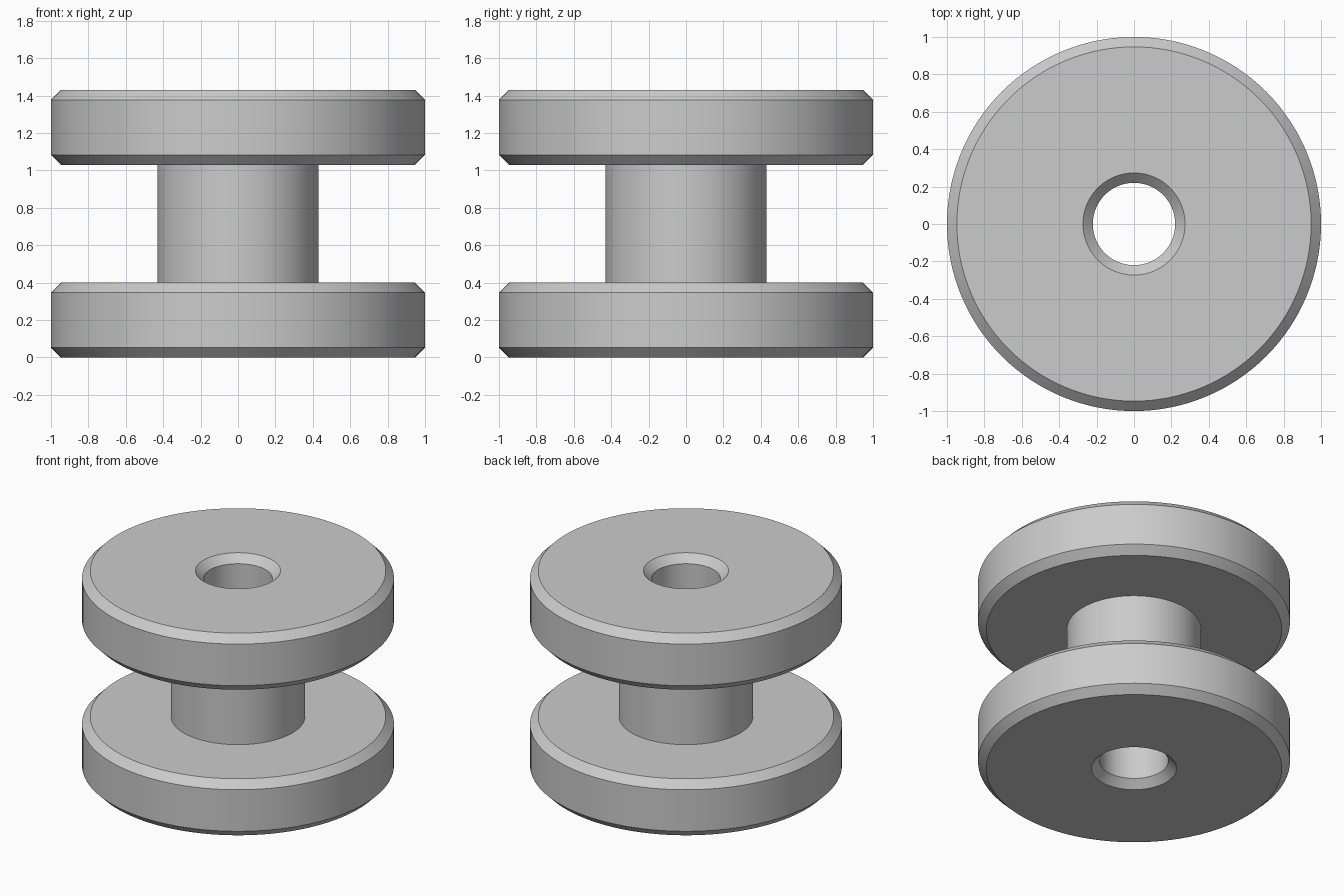
import bpy
import bmesh
import math
from mathutils import Matrix

cube = bpy.data.objects.get("Cube")
if cube:
    bpy.data.objects.remove(cube, do_unlink=True)

HEIGHT = 1.43
FLANGE = 0.40      # thickness of each flange
BEVEL = 0.053      # chamfer on every rim
OUTER, NECK, BORE = 1.0, 0.43, 0.22
SEGMENTS = 128

# Plain grey
grey = bpy.data.materials.new("plain grey")
grey.use_nodes = True
colour = (0.6, 0.6, 0.6, 1)
grey.diffuse_color = colour
grey.node_tree.nodes["Principled BSDF"].inputs["Base Color"].default_value = colour

# Lower half of the cross-section (radius, height), mirrored for the upper half
lower = [
    (BORE, BEVEL),
    (BORE + BEVEL, 0),
    (OUTER - BEVEL, 0),
    (OUTER, BEVEL),
    (OUTER, FLANGE - BEVEL),
    (OUTER - BEVEL, FLANGE),
    (NECK, FLANGE),
]
profile = lower + [(r, HEIGHT - z) for r, z in reversed(lower)]

# Revolve the closed cross-section: two flanges, neck and chamfered bore
bm = bmesh.new()
rings = []
for i in range(SEGMENTS):
    turn = Matrix.Rotation(2 * math.pi * i / SEGMENTS, 3, "Z")
    rings.append([bm.verts.new(turn @ bm.verts.new((r, 0, z)).co) for r, z in profile])
bmesh.ops.delete(bm, geom=[v for v in bm.verts if v not in {w for g in rings for w in g}],
                 context="VERTS")
for i, ring in enumerate(rings):
    following = rings[(i + 1) % SEGMENTS]
    for j in range(len(profile)):
        k = (j + 1) % len(profile)
        bm.faces.new((ring[j], following[j], following[k], ring[k]))
bmesh.ops.recalc_face_normals(bm, faces=bm.faces)

mesh = bpy.data.meshes.new("flanged_spool")
bm.to_mesh(mesh)
bm.free()
mesh.materials.append(grey)
spool = bpy.data.objects.new("flanged_spool", mesh)
bpy.context.collection.objects.link(spool)

# Smooth round walls, crisp rims
bpy.ops.object.select_all(action="DESELECT")
spool.select_set(True)
bpy.context.view_layer.objects.active = spool
bpy.ops.object.shade_smooth_by_angle(angle=math.radians(30))
